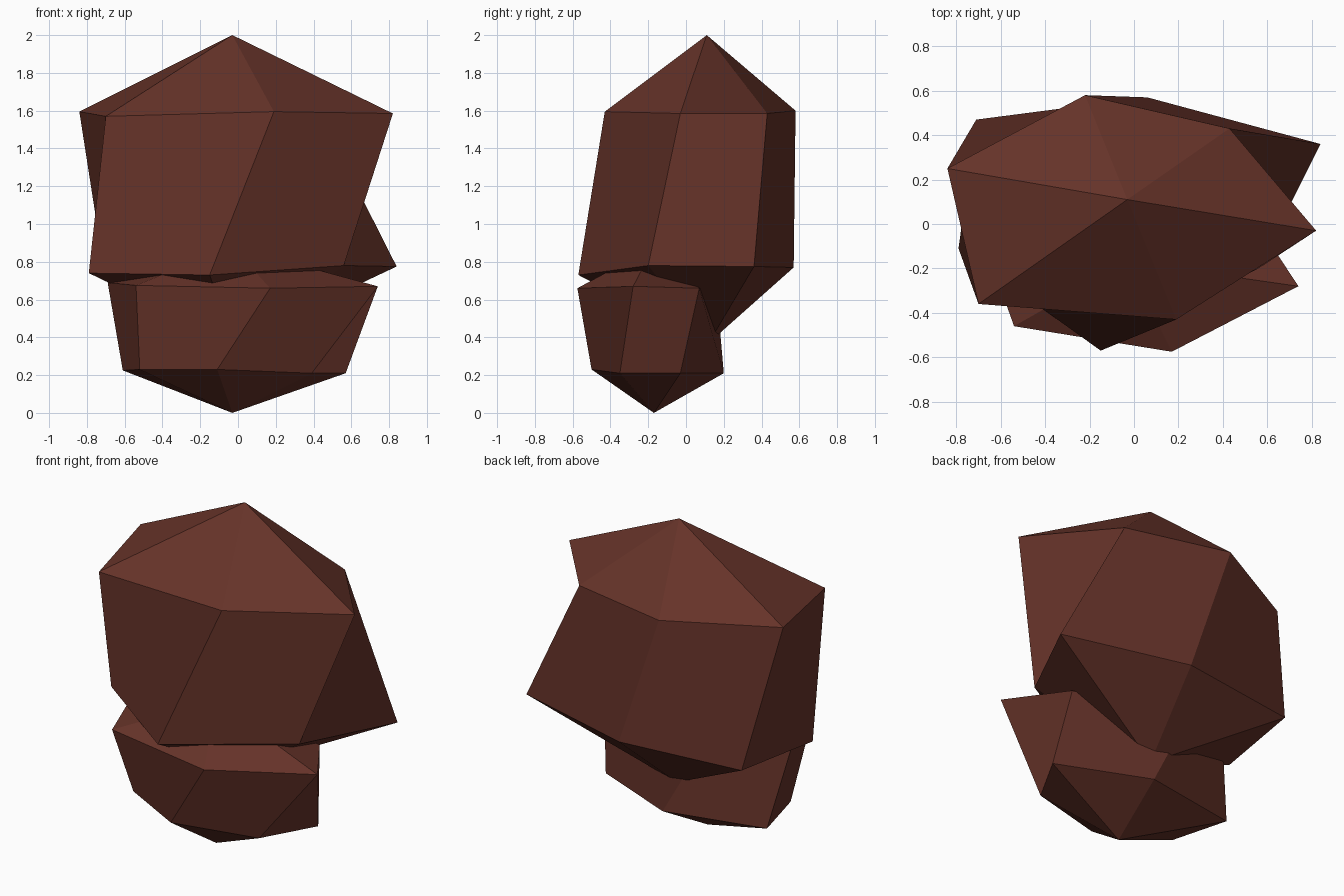
import bpy
import bmesh

if "Cube" in bpy.data.objects:
    bpy.data.objects.remove(bpy.data.objects["Cube"])

# Single reddish brown colour
brown = bpy.data.materials.new("reddish_brown")
brown.diffuse_color = (0.133, 0.033, 0.022, 1.0)
brown.use_nodes = True
brown.node_tree.nodes["Principled BSDF"].inputs["Base Color"].default_value = brown.diffuse_color


def boulder(name, top, upper, lower, bottom, convex):
    """Six-sided faceted rock: two poles and two rings, quads between the rings."""
    bm = bmesh.new()
    t, b = bm.verts.new(top), bm.verts.new(bottom)
    up = [bm.verts.new(p) for p in upper]
    lo = [bm.verts.new(p) for p in lower]
    n = len(up)
    for i in range(n):
        j = (i + 1) % n
        bm.faces.new((up[i], up[j], t))
        bm.faces.new((lo[j], lo[i], b))
        # The starting corner decides whether the twisted quad folds in or out
        if convex:
            bm.faces.new((lo[j], up[j], up[i], lo[i]))
        else:
            bm.faces.new((lo[i], lo[j], up[j], up[i]))
    mesh = bpy.data.meshes.new(name)
    bm.to_mesh(mesh)
    bm.free()
    mesh.materials.append(brown)
    obj = bpy.data.objects.new(name, mesh)
    bpy.context.collection.objects.link(obj)
    return obj


# Large rock resting on top
boulder(
    "upper_rock",
    (-0.03, 0.11, 2.0),
    [(-0.70, -0.36, 1.57), (0.19, -0.43, 1.595), (0.82, -0.03, 1.585),
     (0.43, 0.43, 1.585), (-0.22, 0.58, 1.60), (-0.84, 0.25, 1.595)],
    [(-0.79, -0.11, 0.74), (-0.15, -0.57, 0.73), (0.56, -0.20, 0.78),
     (0.84, 0.36, 0.775), (0.06, 0.57, 0.77), (-0.71, 0.47, 0.76)],
    (-0.02, 0.12, 0.37), False)

# Smaller rock underneath, set toward the front
boulder(
    "lower_rock",
    (-0.03, -0.17, 0.88),
    [(-0.54, -0.46, 0.675), (0.17, -0.575, 0.66), (0.74, -0.28, 0.67),
     (0.51, 0.07, 0.66), (-0.23, 0.16, 0.67), (-0.69, -0.04, 0.69)],
    [(-0.52, -0.28, 0.23), (-0.11, -0.50, 0.23), (0.39, -0.35, 0.21),
     (0.57, -0.03, 0.21), (0.02, 0.20, 0.21), (-0.61, 0.08, 0.225)],
    (-0.03, -0.17, 0.0), True)
